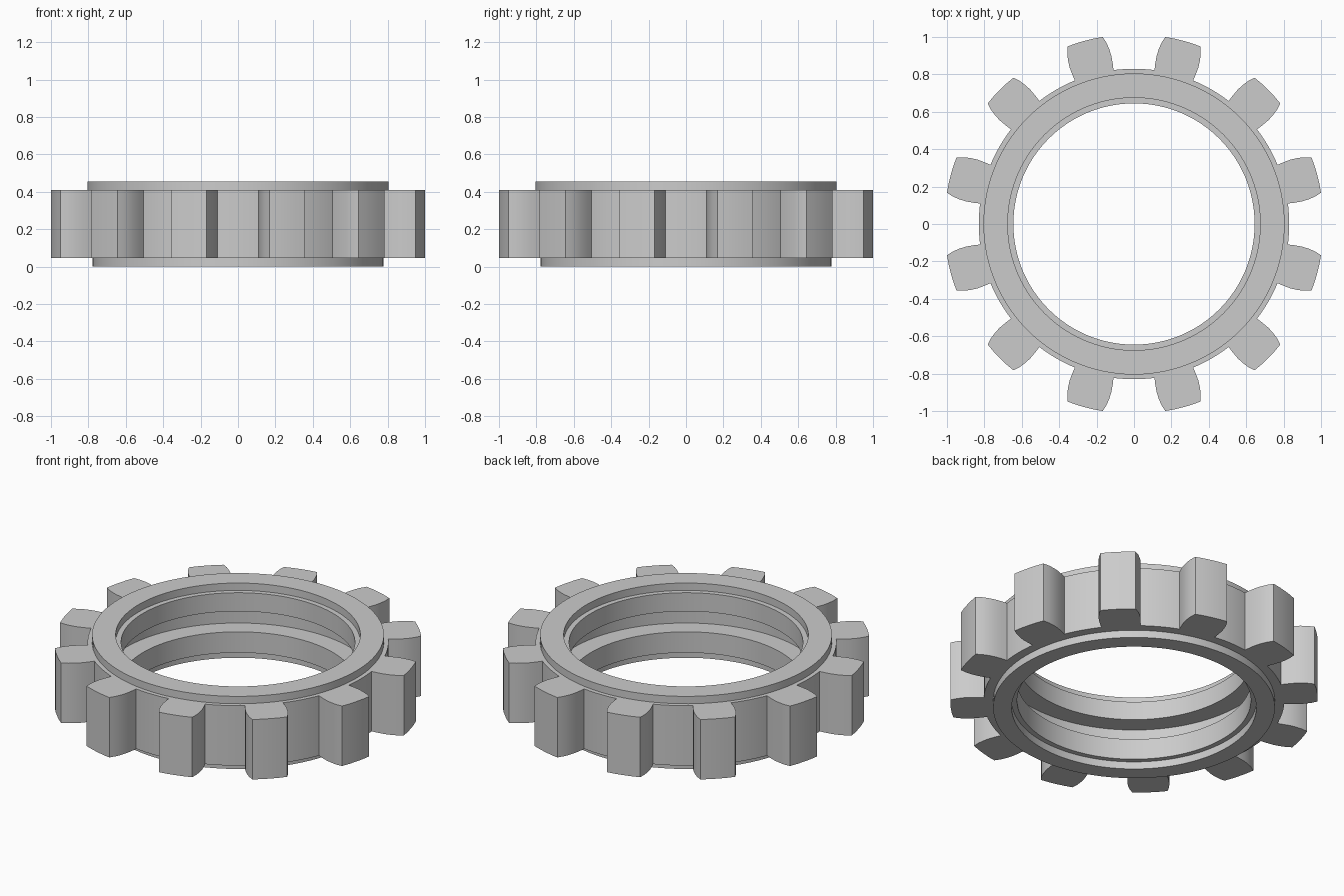
import bpy, bmesh
from math import sin, cos, pi, radians

if "Cube" in bpy.data.objects:
    bpy.data.objects.remove(bpy.data.objects["Cube"])

SEGMENTS = 120
TEETH = 12


def finish(name, bm):
    bmesh.ops.recalc_face_normals(bm, faces=bm.faces[:])
    mesh = bpy.data.meshes.new(name)
    bm.to_mesh(mesh)
    bm.free()
    obj = bpy.data.objects.new(name, mesh)
    bpy.context.collection.objects.link(obj)
    bpy.ops.object.select_all(action='DESELECT')
    obj.select_set(True)
    bpy.context.view_layer.objects.active = obj
    bpy.ops.object.shade_smooth_by_angle(angle=radians(25))
    return obj


def lathe(name, profile):
    """Closed (radius, z) profile turned around the z axis."""
    bm = bmesh.new()
    rings = []
    for i in range(SEGMENTS):
        a = 2 * pi * i / SEGMENTS
        rings.append([bm.verts.new((r * cos(a), r * sin(a), z)) for r, z in profile])
    n = len(profile)
    for i in range(SEGMENTS):
        p, q = rings[i], rings[(i + 1) % SEGMENTS]
        for j in range(n):
            k = (j + 1) % n
            bm.faces.new((p[j], q[j], q[k], p[k]))
    return finish(name, bm)


# Ring body: raised lips above and below, inner recesses and a wide inner groove
lathe("ring_body", [
    (0.777, 0.0), (0.777, 0.045), (0.83, 0.045), (0.83, 0.41),
    (0.805, 0.41), (0.805, 0.455), (0.675, 0.455), (0.675, 0.41),
    (0.645, 0.41), (0.645, 0.297), (0.76, 0.297), (0.76, 0.172),
    (0.645, 0.172), (0.645, 0.045), (0.675, 0.045), (0.675, 0.0)])

# Tooth outline in (radius, degrees from tooth centre), mirrored about the centre
half = [(0.828, 0.0), (0.828, 3.7), (0.828, 7.4), (0.865, 7.45), (0.905, 7.35),
        (0.94, 7.0), (0.978, 6.4), (1.0135, 5.5), (1.0145, 2.75), (1.0145, 0.0)]
outline = half + [(r, -d) for r, d in half[-2:0:-1]]

# Teeth: extruded outlines around the ring
bm = bmesh.new()
for t in range(TEETH):
    centre = 15 + t * 360 / TEETH
    low, high = [
        [bm.verts.new((r * cos(radians(centre + d)), r * sin(radians(centre + d)), z))
         for r, d in outline] for z in (0.045, 0.41)]
    bm.faces.new(low[::-1])
    bm.faces.new(high)
    for j in range(len(outline)):
        k = (j + 1) % len(outline)
        bm.faces.new((low[j], low[k], high[k], high[j]))
finish("gear_teeth", bm)
